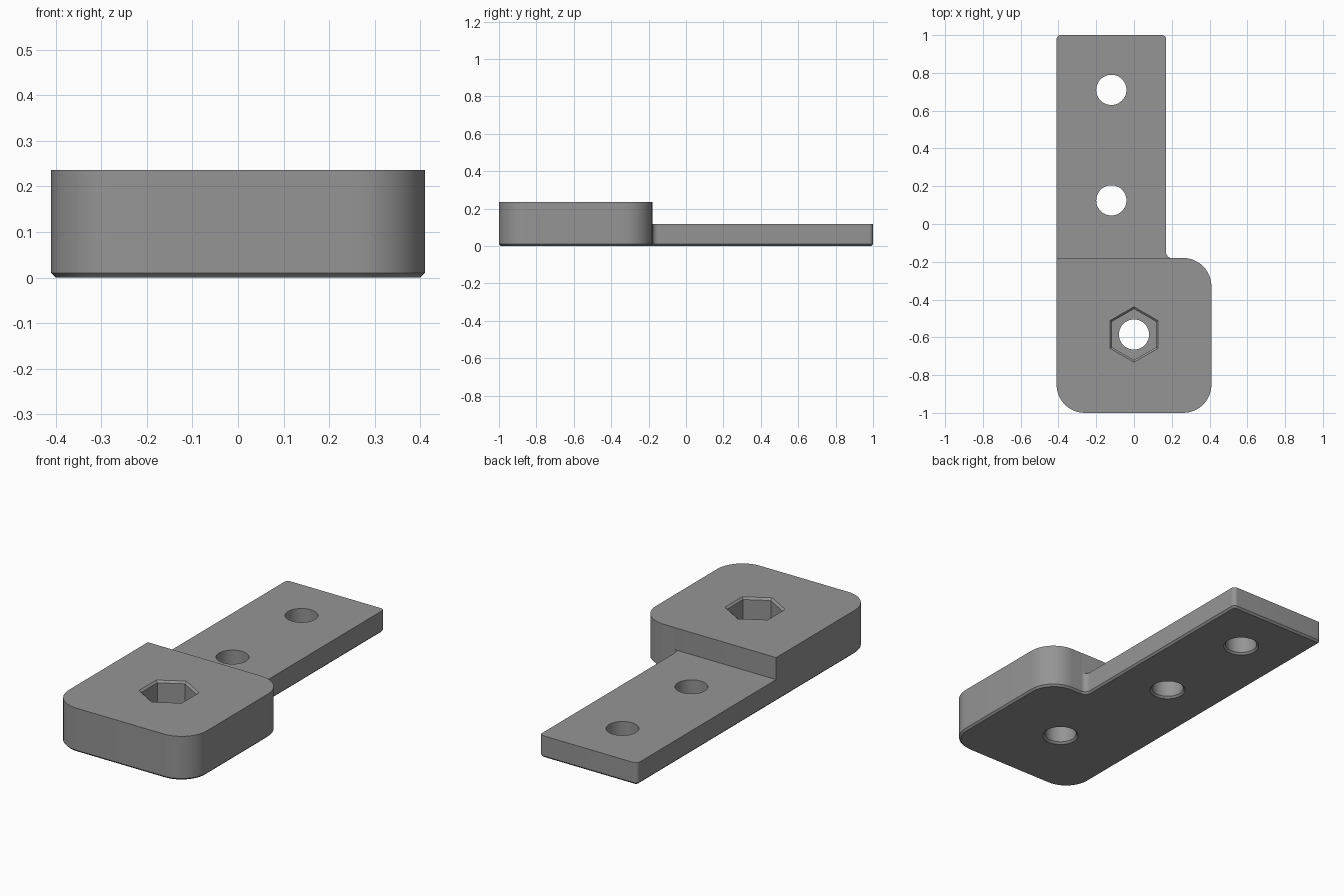
import bpy, bmesh, math
from mathutils import Vector

if "Cube" in bpy.data.objects:
    bpy.data.objects.remove(bpy.data.objects["Cube"])

STEP_Y, ARM_Z, TOP_Z, CHAMFER = -0.18, 0.118, 0.236, 0.01

grey = bpy.data.materials.new("mid_grey")
grey.diffuse_color = (0.30, 0.30, 0.30, 1)
grey.use_nodes = True
grey.node_tree.nodes["Principled BSDF"].inputs["Base Color"].default_value = grey.diffuse_color


def loft(name, rings):
    """Closed solid through a stack of equal-length point rings."""
    bm = bmesh.new()
    loops = [[bm.verts.new(p) for p in ring] for ring in rings]
    bm.faces.new(loops[0][::-1])
    bm.faces.new(loops[-1])
    n = len(loops[0])
    for a, b in zip(loops, loops[1:]):
        for i in range(n):
            j = (i + 1) % n
            bm.faces.new((a[i], a[j], b[j], b[i]))
    bmesh.ops.recalc_face_normals(bm, faces=bm.faces)
    mesh = bpy.data.meshes.new(name)
    bm.to_mesh(mesh)
    bm.free()
    mesh.materials.append(grey)
    ob = bpy.data.objects.new(name, mesh)
    bpy.context.collection.objects.link(ob)
    return ob


def outline(inset, z, steps=12):
    """Counter-clockwise plan outline with rounded corners."""
    i = inset
    # x, y, radius (radius grows with the inset on the one inner corner)
    corners = [(-.41 + i, -1 + i, .15 - i), (.41 - i, -1 + i, .15 - i),
               (.41 - i, STEP_Y - i, .15 - i), (.17 - i, STEP_Y - i, .03 + i),
               (.17 - i, 1 - i, .022 - i), (-.41 + i, 1 - i, .022 - i)]
    pts = []
    for k, (x, y, r) in enumerate(corners):
        c = Vector((x, y))
        u = (Vector(corners[k - 1][:2]) - c).normalized()
        v = (Vector(corners[(k + 1) % 6][:2]) - c).normalized()
        for s in range(steps + 1):
            t = s / steps * math.pi / 2
            p = c + r * (u + v) - r * (v * math.cos(t) + u * math.sin(t))
            pts.append((p.x, p.y, z))
    return pts


def ring(x, y, r, z, n, turn=0.0):
    return [(x + r * math.cos(turn + math.tau * k / n),
             y + r * math.sin(turn + math.tau * k / n), z) for k in range(n)]


# Whole bracket at full height, with chamfered underside
bracket = loft("mounting_bracket", [outline(CHAMFER, 0), outline(0, CHAMFER),
                                    outline(0, TOP_Z)])

# Step that lowers the arm
y = STEP_Y + 0.001
cutters = [loft("arm_step_cutter", [[(-.6, y, z), (.6, y, z), (.6, 1.2, z), (-.6, 1.2, z)]
                                    for z in (ARM_Z, .5)])]

# Hexagonal nut pocket with chamfered rim
hx, hy = 0, -.585
cutters.append(loft("nut_pocket_cutter", [
    ring(hx, hy, r, z, 6, math.pi / 2)
    for r, z in ((.135, ARM_Z), (.135, TOP_Z - CHAMFER), (.159, TOP_Z + CHAMFER))]))

# Bolt holes, chamfered from below
for x, y in ((hx, hy), (-.12, .125), (-.12, .71)):
    cutters.append(loft("bolt_hole_cutter", [
        ring(x, y, r, z, 48) for r, z in ((.10, -.01), (.08, .01), (.08, .4))]))

bpy.context.view_layer.objects.active = bracket
bracket.select_set(True)
for c in cutters:
    c.hide_render = True
    mod = bracket.modifiers.new("cut", 'BOOLEAN')
    mod.operation, mod.solver, mod.object = 'DIFFERENCE', 'EXACT', c
    bpy.ops.object.modifier_apply(modifier=mod.name)
for c in cutters:
    bpy.data.objects.remove(c)

bpy.ops.object.shade_smooth_by_angle(angle=math.radians(30))
